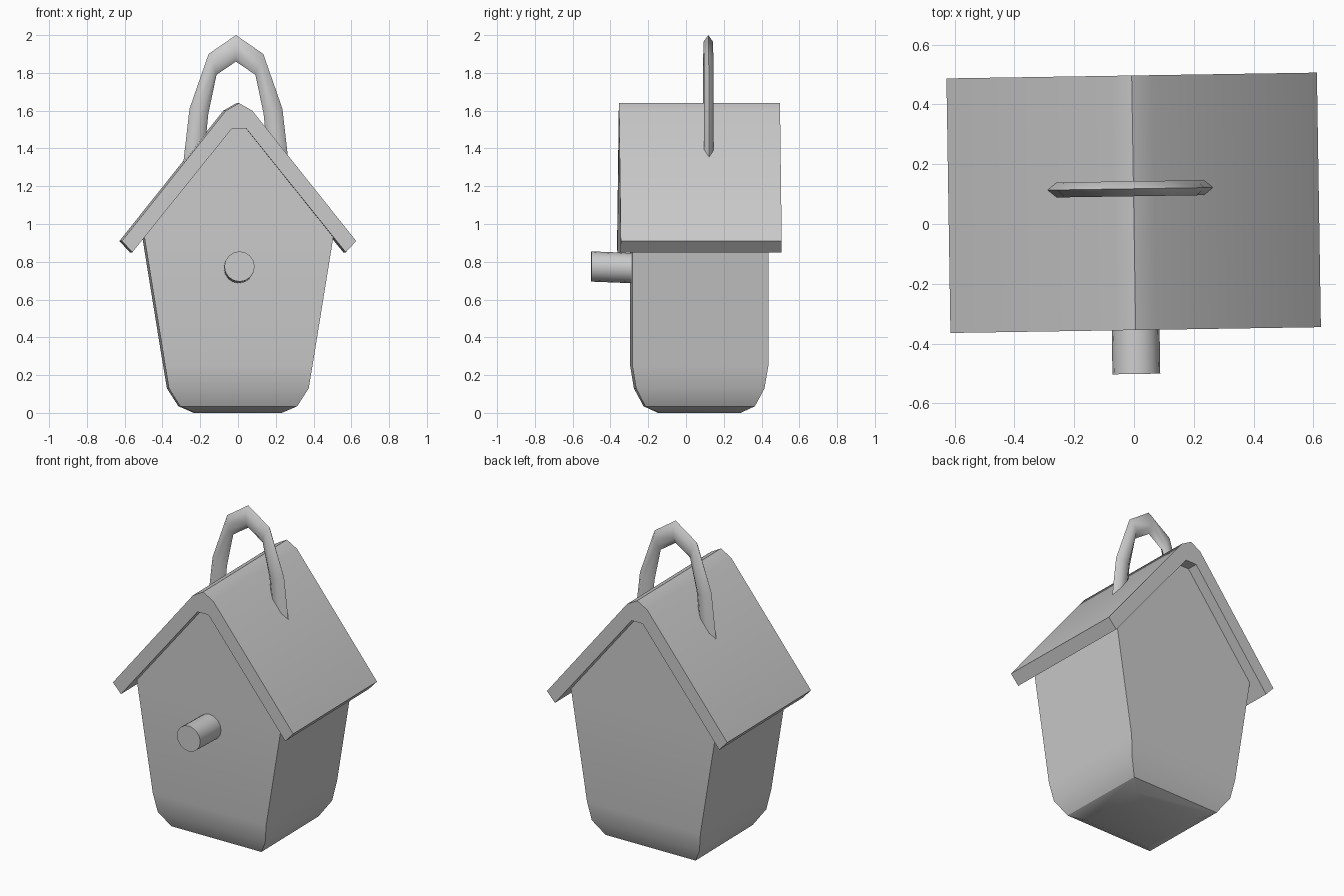
import bpy, bmesh, math

if "Cube" in bpy.data.objects:
    bpy.data.objects.remove(bpy.data.objects["Cube"])

TURN = math.radians(0.9)  # the whole house is turned very slightly


def loft(name, rings, angle=30):
    """Skin a list of closed rings and cap both ends."""
    bm = bmesh.new()
    rows = [[bm.verts.new(p) for p in ring] for ring in rings]
    n = len(rows[0])
    for a, b in zip(rows, rows[1:]):
        for i in range(n):
            j = (i + 1) % n
            bm.faces.new((a[i], a[j], b[j], b[i]))
    bm.faces.new(rows[0])
    bm.faces.new(rows[-1])
    bmesh.ops.recalc_face_normals(bm, faces=bm.faces)
    mesh = bpy.data.meshes.new(name)
    bm.to_mesh(mesh)
    bm.free()
    obj = bpy.data.objects.new(name, mesh)
    bpy.context.collection.objects.link(obj)
    obj.rotation_euler.z = TURN
    bpy.ops.object.select_all(action='DESELECT')
    obj.select_set(True)
    bpy.context.view_layer.objects.active = obj
    bpy.ops.object.shade_smooth_by_angle(angle=math.radians(angle))
    return obj


# House body: rectangular levels as (half width, half depth, height)
levels = [(0.23, 0.215, 0), (0.31, 0.29, 0.035), (0.37, 0.34, 0.13),
          (0.39, 0.36, 0.25), (0.50, 0.36, 0.93), (0.038, 0.36, 1.505)]
loft("house_body", [[(sx * hx, 0.07 + sy * hy, z)
                     for sx, sy in ((-1, -1), (1, -1), (1, 1), (-1, 1))]
                    for hx, hy, z in levels])

# Roof: mirrored gable profile pulled from front to back
outer = [(0.62, 0.91), (0.07, 1.60)]
inner = [(0.038, 1.505), (0.565, 0.85)]
profile = (outer + [(0, 1.64)] + [(-x, z) for x, z in reversed(outer)]
           + [(-x, z) for x, z in reversed(inner)] + inner)
loft("roof", [[(x, y, z) for x, z in profile] for y in (-0.355, 0.497)], 45)

# Perch: short round peg, tipped up a little at the front
loft("perch", [[(0.08 * math.cos(t), y, zc + 0.08 * math.sin(t))
                for t in (math.tau * i / 16 for i in range(16))]
               for y, zc in ((-0.502, 0.775), (-0.25, 0.765))])

# Hanging loop: flattened six-sided tube between outer and inner arch points
half = [((0.285, 1.27), (0.178, 1.27)), ((0.246, 1.61), (0.146, 1.585)),
        ((0.145, 1.90), (0.103, 1.79))]
mirrored = [((-a[0], a[1]), (-b[0], b[1])) for a, b in reversed(half)]
arch = half + [((0, 2.0), (0, 1.86))] + mirrored
rings = []
for (ox, oz), (ix, iz) in arch:
    ring = []
    for k in range(6):
        c, s = math.cos(k * math.pi / 3), math.sin(k * math.pi / 3)
        ring.append(((ox + ix) / 2 + c * (ox - ix) / 2 - 0.009,
                     0.118 + 0.029 * s,
                     (oz + iz) / 2 + c * (oz - iz) / 2))
    rings.append(ring)
loft("hanging_loop", rings, 45)
